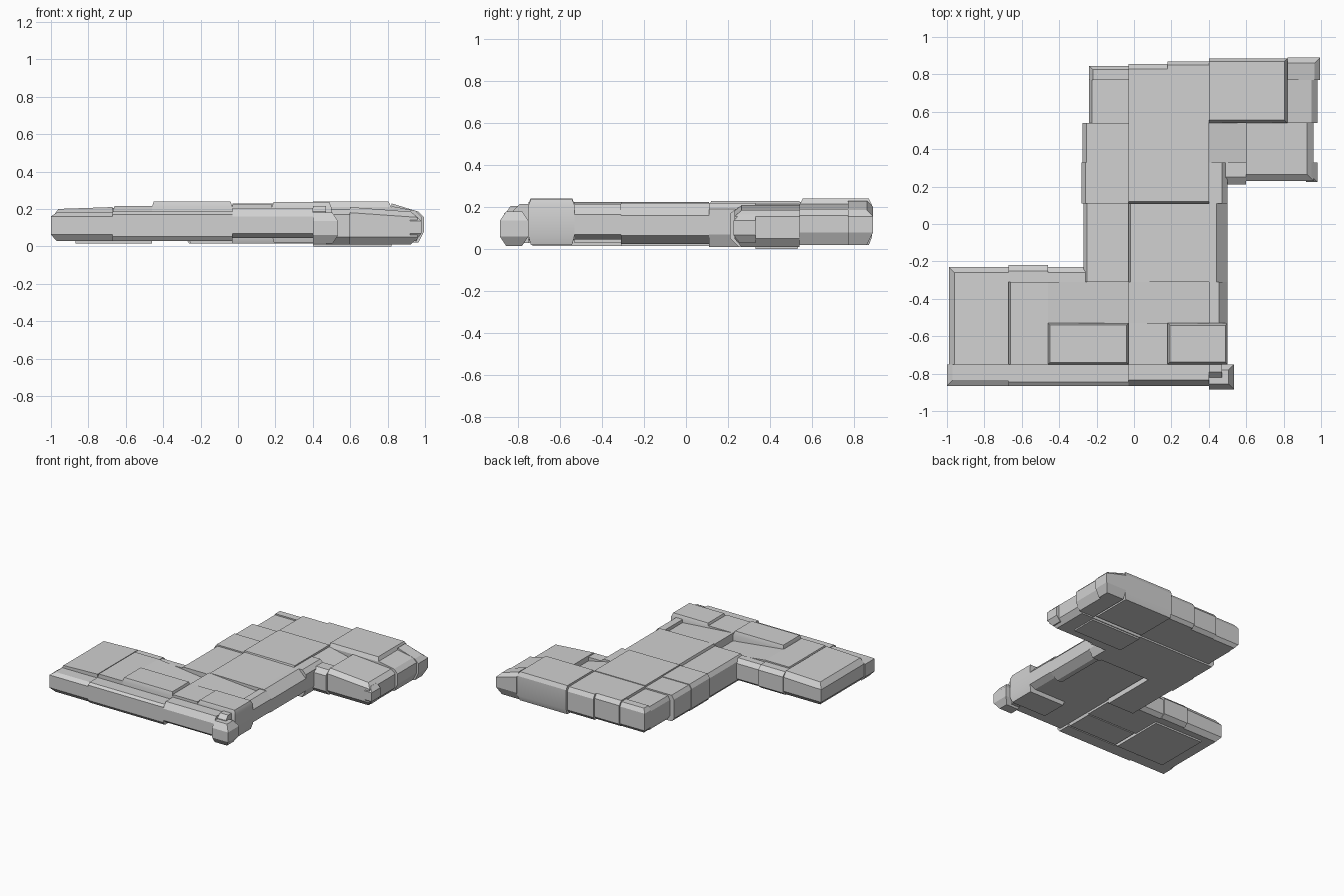
import bpy, bmesh, math

if "Cube" in bpy.data.objects:
    bpy.data.objects.remove(bpy.data.objects["Cube"], do_unlink=True)

grey = bpy.data.materials.new("stone_grey")
grey.use_nodes = True
grey.diffuse_color = (0.64, 0.64, 0.64, 1)
grey.node_tree.nodes["Principled BSDF"].inputs["Base Color"].default_value = (0.64, 0.64, 0.64, 1)

# Seam lines between the stones, west to east and south to north
tip, arm, bench, hip, middle, rib, spine, side, wing, shelf, far = (
    -1.0, -0.67, -0.46, -0.26, -0.03, 0.18, 0.4, 0.5, 0.6, 0.82, 0.98)
front, lip, row, seam, nook, waist, inner, ledge, ridge, step, back = (
    -0.865, -0.75, -0.53, -0.31, -0.23, 0.11, 0.22, 0.33, 0.54, 0.77, 0.87)
HIGH, TOP, LEVEL, LOW = 0.24, 0.225, 0.205, 0.18
RAISED, BASE, DEEP = 0.045, 0.028, 0.01


def stone(name, west, east, south, north, low, high, open_sides="", slope=0.03,
          drop_east=0.0, drop_north=0.0, shoulder=0.03, foot=0.025):
    """Block with chamfers on its open sides and tight joints on the others."""
    w, e, s, n = [slope if c in open_sides else 0.0 for c in "WESN"]
    bm = bmesh.new()
    rings = []
    for inset, z, tilt in ((1, low, 0), (0, low + foot, 0),
                           (0, high - shoulder, 1), (1, high, 1)):
        corners = [(west + w * inset, south + s * inset, 0),
                   (east - e * inset, south + s * inset, drop_east),
                   (east - e * inset, north - n * inset, drop_east + drop_north),
                   (west + w * inset, north - n * inset, drop_north)]
        rings.append([bm.verts.new((x, y, z - tilt * d)) for x, y, d in corners])
    for lower, upper in zip(rings, rings[1:]):
        for i in range(4):
            j = (i + 1) % 4
            bm.faces.new((lower[i], lower[j], upper[j], upper[i]))
    bm.faces.new(rings[0][::-1])
    bm.faces.new(rings[-1])
    for f in bm.faces:
        f.smooth = True
    mesh = bpy.data.meshes.new(name)
    bm.to_mesh(mesh)
    bm.free()
    mesh.set_sharp_from_angle(angle=math.radians(25))
    mesh.materials.append(grey)
    obj = bpy.data.objects.new(name, mesh)
    bpy.context.collection.objects.link(obj)


# Front arm
stone("arm_end", tip + 0.01, arm, lip, nook, BASE, LEVEL - 0.005, "WN", foot=0.035,
      drop_east=-0.01, shoulder=0.04)
stone("arm_end_lip", tip, arm, front, lip, BASE, LOW, "WS", shoulder=0.02, foot=0.035)
stone("arm_front_lip", arm, middle, front, lip, BASE, LOW + 0.005, "S", 0.02, shoulder=0.015)
stone("arm_slab", arm, bench, lip, seam, BASE, TOP - 0.01, "W", 0.01)
stone("arm_rear_step", arm, bench, seam, nook + 0.01, BASE, LEVEL, "N")
stone("arm_rear_edge", bench, hip, seam, nook, BASE, LEVEL - 0.005, "N")
stone("arm_raised_slab", bench, middle, lip, row, BASE, HIGH, "WESN", 0.01)
stone("arm_hollow", bench, middle, row, seam, BASE, TOP - 0.01, drop_east=0.05)

# Front corner
stone("corner_front_lip", middle, spine, front, lip, RAISED, LEVEL, "S", shoulder=0.045)
stone("corner_slab", middle, rib, lip, row, RAISED, TOP)
stone("corner_raised_slab", rib, side, lip, row, 0.02, HIGH - 0.002, "WESN", 0.012, foot=0.045)
stone("corner_hollow", middle, spine, row, seam, RAISED, TOP, drop_east=0.035)
stone("corner_side", spine, side, row, seam, RAISED, TOP - 0.01, "E", 0.045, shoulder=0.05)
stone("corner_knob", spine, side + 0.035, front - 0.02, lip, 0.015, LOW, "ESN",
      shoulder=0.045, foot=0.045)
stone("corner_knob_cap", spine, side - 0.03, front + 0.045, lip, BASE, LEVEL + 0.01, "S")

# Central column
stone("column_west", hip - 0.01, middle, seam, waist, DEEP + 0.005, LEVEL + 0.005, "W", 0.02)
stone("column_slab", middle, spine, seam, waist, RAISED, TOP, "W", 0.01, drop_east=0.005)
stone("column_side", spine, side, seam, waist, RAISED - 0.02, TOP - 0.005, "E", 0.06,
      shoulder=0.06, foot=0.04)
stone("waist_west", hip - 0.02, middle, waist, ledge, DEEP + 0.005, TOP - 0.005, "W", 0.02)
stone("waist_west_upper", hip - 0.015, middle, ledge, ridge, DEEP + 0.005, TOP - 0.01, "W", 0.02)
stone("waist_slab", middle, spine, waist, ridge, DEEP + 0.005, TOP + 0.005, "S", 0.01)
stone("waist_side", spine, side, waist, ledge, DEEP, TOP - 0.005, "E", foot=0.06)

# Back arm
stone("back_west_panel", hip + 0.02, middle, ridge, step, BASE, LEVEL, "W", 0.015)
stone("back_west_rim", hip + 0.02, middle, step, back - 0.025, BASE, TOP - 0.01, "WN", 0.02)
stone("back_slab", middle, rib, ridge, back - 0.015, BASE, TOP, "N", 0.025)
stone("back_slab_east", rib, spine, ridge, back, BASE, TOP, "N", 0.02)
stone("wing_raised_slab", spine, shelf, ridge, back + 0.015, DEEP + 0.01, HIGH, "SEN", 0.015,
      foot=0.04)
stone("wing_end", shelf, far, ridge, step, DEEP + 0.01, LEVEL + 0.01, "E", drop_east=0.025,
      foot=0.06)
stone("wing_corner_knob", shelf, far + 0.015, step, back + 0.02, DEEP + 0.01, HIGH - 0.01, "EN",
      drop_east=0.045, foot=0.06)
stone("wing_hollow", spine, wing, ledge, ridge, DEEP, LEVEL + 0.01, drop_east=0.045)
stone("wing_front_slab", wing, far - 0.02, inner + 0.01, ridge, DEEP, LEVEL + 0.005, "ES", 0.035,
      drop_east=0.025, foot=0.04)
stone("wing_front_neck", spine, wing, inner - 0.01, ledge, DEEP, LEVEL - 0.005, "S", 0.04, foot=0.04)
stone("wing_front_knob", shelf + 0.1, far, inner + 0.005, ledge, BASE, LOW - 0.015, "ES", foot=0.04)

# Thin slabs under the body
stone("under_arm_slab", arm - 0.2, bench, lip + 0.02, seam, DEEP + 0.005, 0.1)
stone("under_wing_slab", spine, shelf, ledge, ridge, 0.0, 0.1, "N", 0.01)
